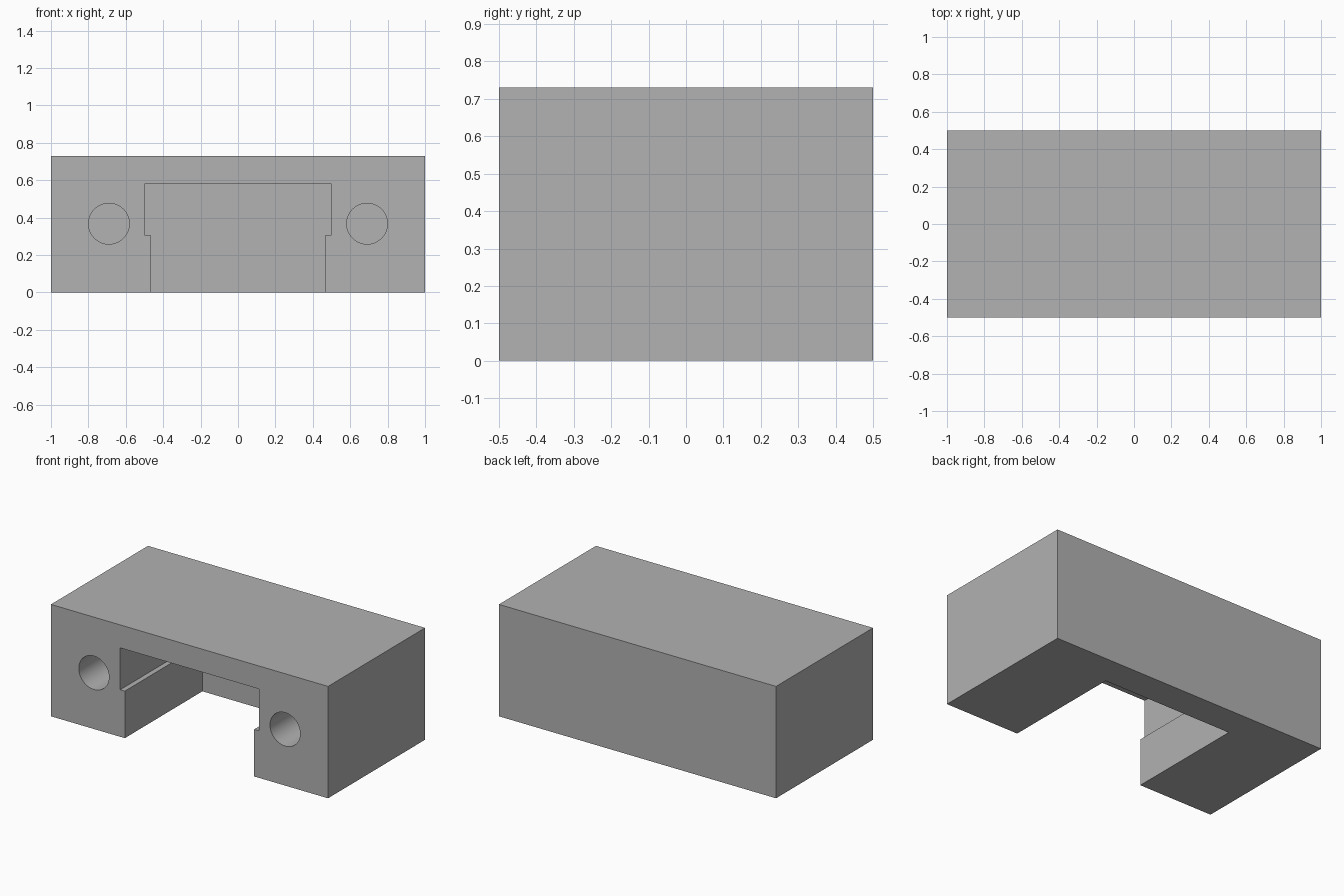
import bpy
import bmesh
from mathutils import Matrix

WIDTH, DEPTH, HEIGHT = 2.0, 1.0, 0.73
FRONT = -DEPTH / 2
SLOT_BACK = 0.30
HOLE_BACK = 0.30
OVERSHOOT = 0.1

default = bpy.data.objects.get("Cube")
if default:
    bpy.data.objects.remove(default, do_unlink=True)

# Plain grey material
grey = bpy.data.materials.new("plain_grey")
grey.use_nodes = True
colour = (0.445, 0.445, 0.445, 1.0)
grey.diffuse_color = colour
grey.node_tree.nodes["Principled BSDF"].inputs["Base Color"].default_value = colour


def make_object(name, bm):
    bmesh.ops.recalc_face_normals(bm, faces=bm.faces)
    mesh = bpy.data.meshes.new(name)
    bm.to_mesh(mesh)
    bm.free()
    mesh.materials.append(grey)
    obj = bpy.data.objects.new(name, mesh)
    bpy.context.collection.objects.link(obj)
    return obj


def extrude_profile(name, points, y0, y1):
    """Extrude an (x, z) outline along y."""
    bm = bmesh.new()
    face = bm.faces.new([bm.verts.new((x, y0, z)) for x, z in points])
    result = bmesh.ops.extrude_face_region(bm, geom=[face])
    verts = [v for v in result["geom"] if isinstance(v, bmesh.types.BMVert)]
    bmesh.ops.translate(bm, verts=verts, vec=(0, y1 - y0, 0))
    return make_object(name, bm)


def cylinder_y(name, x, z, radius, y0, y1):
    bm = bmesh.new()
    bmesh.ops.create_cone(bm, cap_ends=True, segments=64, radius1=radius,
                          radius2=radius, depth=y1 - y0,
                          matrix=Matrix.Translation((x, (y0 + y1) / 2, z))
                          @ Matrix.Rotation(1.5707963, 4, "X"))
    return make_object(name, bm)


# Solid block
half = WIDTH / 2
block = extrude_profile("slotted_block",
                        [(-half, 0), (half, 0), (half, HEIGHT), (-half, HEIGHT)],
                        FRONT, DEPTH / 2)

# T-shaped slot, open to the front and the underside
right_side = [(0.467, -OVERSHOOT), (0.467, 0.307), (0.5, 0.307), (0.5, 0.58)]
outline = right_side + [(-x, z) for x, z in reversed(right_side)]
cutters = [extrude_profile("slot_cutter", outline, FRONT - OVERSHOOT, SLOT_BACK)]

# Round blind holes on both sides of the slot
for side, sign in (("left", 1), ("right", -1)):
    cutters.append(cylinder_y(side + "_hole_cutter", sign * 0.69, 0.367, 0.109,
                              FRONT - OVERSHOOT, HOLE_BACK))

for cutter in cutters:
    cutter.hide_render = True
    mod = block.modifiers.new(cutter.name, "BOOLEAN")
    mod.operation = "DIFFERENCE"
    mod.solver = "EXACT"
    mod.object = cutter

# Apply the cuts, remove the cutters and smooth the hole walls
bpy.ops.object.select_all(action="DESELECT")
block.select_set(True)
bpy.context.view_layer.objects.active = block
for cutter in cutters:
    bpy.ops.object.modifier_apply(modifier=cutter.name)
    bpy.data.objects.remove(cutter, do_unlink=True)
bpy.ops.object.shade_smooth_by_angle()
